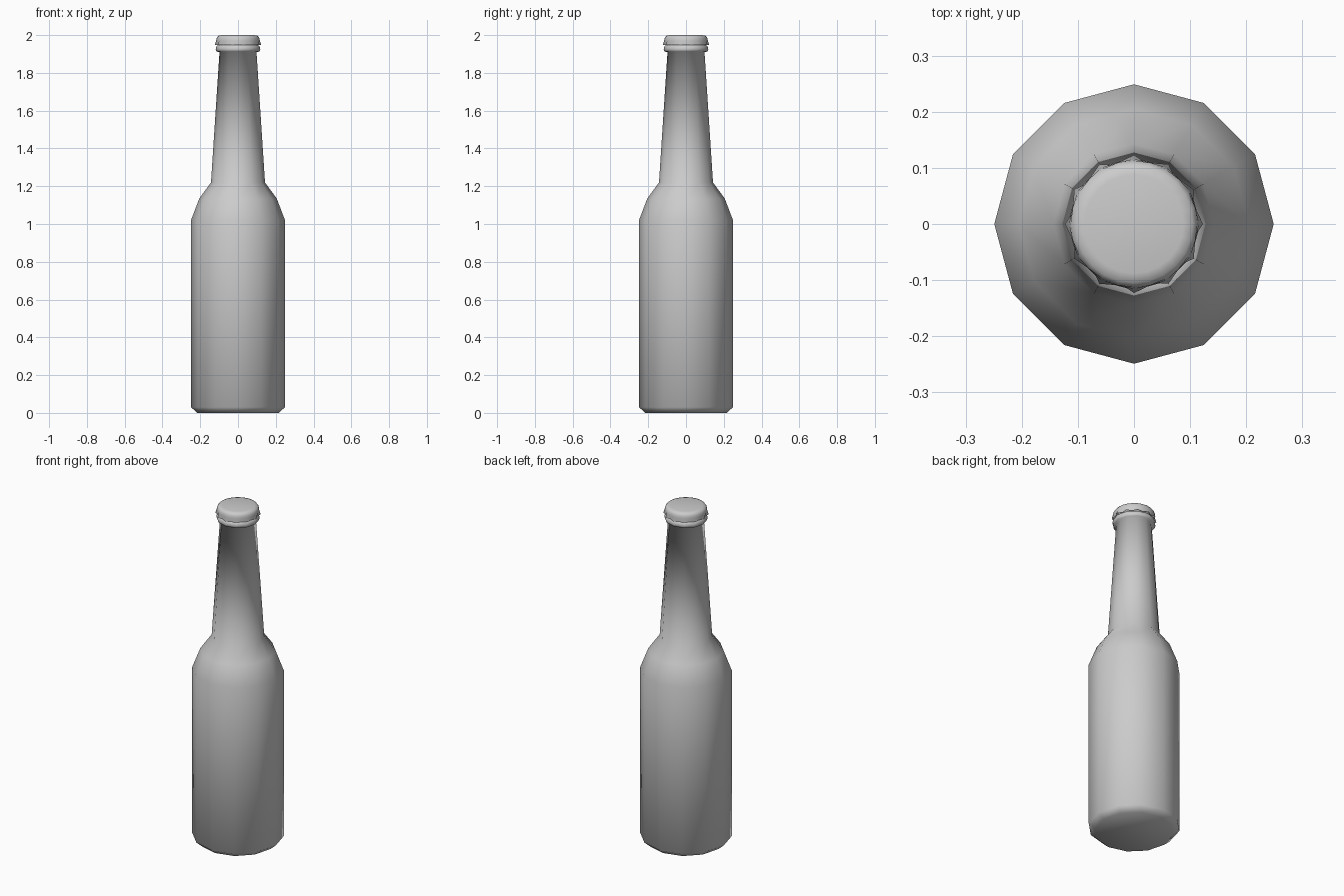
import bpy, bmesh
from math import cos, sin, pi

if "Cube" in bpy.data.objects:
    bpy.data.objects.remove(bpy.data.objects["Cube"])


def lathe(name, rings, sides, cap_start=True):
    """Stack rings of (outer radius, inner radius, z); the two radii alternate for scallops."""
    bm = bmesh.new()
    loops = []
    for r_out, r_in, z in rings:
        loop = []
        for i in range(sides):
            r = r_out if i % 2 == 0 else r_in
            a = 2 * pi * i / sides
            loop.append(bm.verts.new((r * cos(a), r * sin(a), z)))
        loops.append(loop)
    for lo, hi in zip(loops, loops[1:]):
        for i in range(sides):
            j = (i + 1) % sides
            bm.faces.new((lo[i], lo[j], hi[j], hi[i]))
    if cap_start:
        bm.faces.new(loops[0][::-1])
    bm.faces.new(loops[-1])
    mesh = bpy.data.meshes.new(name)
    bm.to_mesh(mesh)
    bm.free()
    mesh.shade_smooth()
    obj = bpy.data.objects.new(name, mesh)
    bpy.context.collection.objects.link(obj)
    return obj


# Twelve-sided glass: base bevel, body, shoulder, tapering neck, lip ring
profile = [(0.215, 0.0), (0.249, 0.03), (0.249, 1.02), (0.205, 1.135),
           (0.143, 1.22), (0.098, 1.91), (0.114, 1.913), (0.118, 1.925),
           (0.114, 1.943), (0.098, 1.95), (0.096, 1.98)]
lathe("bottle_glass", [(r, r, z) for r, z in profile], 12)

# Crimped cap: scalloped skirt rising to a rounded top
lathe("bottle_cap", [(0.123, 0.108, 1.947), (0.116, 0.113, 1.97),
                     (0.113, 0.113, 1.985), (0.105, 0.105, 1.996),
                     (0.088, 0.088, 2.0)], 24, cap_start=False)
